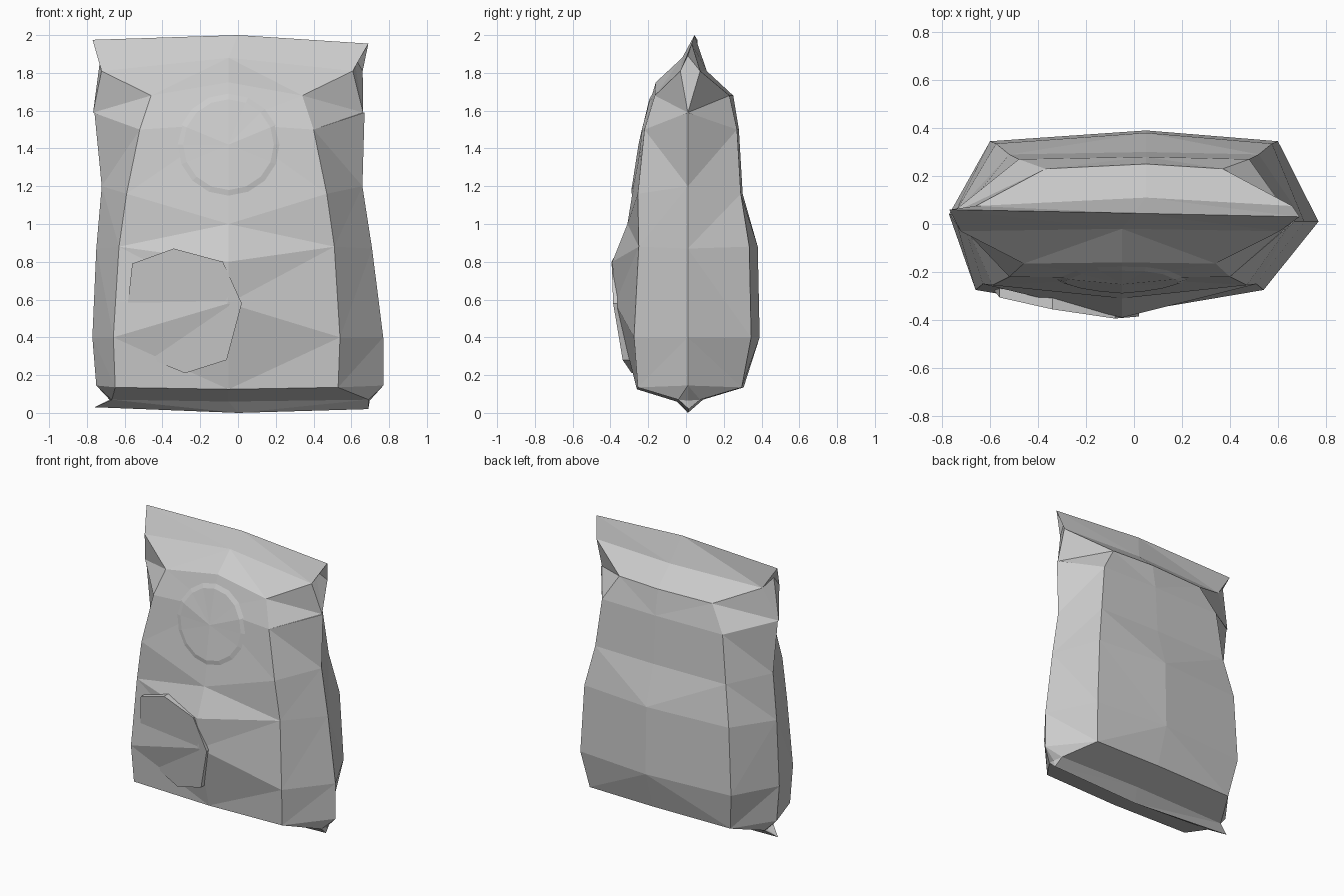
import bpy, bmesh, math
from mathutils import Vector
from mathutils.bvhtree import BVHTree

cube = bpy.data.objects.get("Cube")
if cube:
    bpy.data.objects.remove(cube)

grey = (0.6, 0.6, 0.6, 1)
foil = bpy.data.materials.new("grey_foil")
foil.use_nodes = True
foil.diffuse_color = grey
foil.node_tree.nodes["Principled BSDF"].inputs["Base Color"].default_value = grey


def finish(bm, name):
    """Turn a bmesh into a flat-shaded foil object."""
    bmesh.ops.recalc_face_normals(bm, faces=bm.faces)
    mesh = bpy.data.meshes.new(name)
    bm.to_mesh(mesh)
    bm.free()
    mesh.materials.append(foil)
    bpy.context.collection.objects.link(bpy.data.objects.new(name, mesh))


def seal_ring(right, middle, left):
    """A crimped edge, where the front and back sheets meet in one line."""
    return [right, right, middle, left, left, left, middle, right]


def body_ring(z, side_z, side, front, front_y, belly_z, belly_y, back, back_y, spine_y):
    """Eight points around the pouch, which leans a little to its right."""
    lean = 0.015 - 0.04 * z
    front_lean = -0.06 if front < side - 0.1 else lean
    return [
        (lean - side, 0.04, side_z),
        (front_lean - front, -front_y, z),
        (-0.05, -belly_y, belly_z),
        (front_lean + front, -front_y, z),
        (lean + side, 0.01, side_z),
        (back, back_y, z),
        (0.05, spine_y, z),
        (-back, back_y, z),
    ]


# Body levels from neck to base: heights, half widths and depths
levels = [
    (1.81, 1.89, .67, .665, .03, 1.88, .02, .66, .075, .11),
    (1.68, 1.59, .715, .4, .165, 1.75, .16, .37, .23, .25),
    (1.5, 1.59, .715, .46, .22, 1.53, .225, .48, .27, .28),
    (1.16, 1.2, .69, .53, .255, 1, .31, .52, .29, .3),
    (.88, .87, .73, .57, .25, .8, .39, .575, .335, .38),
    (.4, .4, .77, .6, .275, .58, .375, .6, .345, .39),
    (.135, .145, .76, .59, .255, .125, .26, .56, .295, .305),
    (.07, .065, .685, .68, .04, .06, .05, .68, .075, .09),
]
rings = [seal_ring((-.77, .06, 1.975), (0, .045, 2), (.69, .03, 1.955))]
rings += [body_ring(*level) for level in levels]
rings.append(seal_ring((-.76, .04, .03), (0, .01, 0), (.69, .015, .02)))

# Pouch body, with its top and bottom seals
body = bmesh.new()
loops = [[body.verts.new(point) for point in ring] for ring in rings]
for upper, lower in zip(loops, loops[1:]):
    for i in range(8):
        j = (i + 1) % 8
        body.faces.new((upper[i], upper[j], lower[j], lower[i]))
bmesh.ops.remove_doubles(body, verts=body.verts, dist=0.0005)
# The shared side points at the shoulders leave slivers of no width
bmesh.ops.dissolve_degenerate(body, edges=body.edges, dist=0.0005)
bmesh.ops.triangulate(body, faces=body.faces, quad_method='SHORT_EDGE')
surface = BVHTree.FromBMesh(body)
finish(body, "pouch_body")


def on_front(x, z, lift):
    """A point lifted slightly off the front of the pouch."""
    hit = surface.ray_cast(Vector((x, -2, z)), Vector((0, 1, 0)))[0]
    return hit - Vector((0, lift, 0))


# Faint round emblem pressed on the upper front
emblem = bmesh.new()
sides = 16


def emblem_loop(radius, lift):
    angles = [math.tau * i / sides for i in range(sides)]
    return [emblem.verts.new(on_front(radius * math.cos(a) - 0.05,
                                      radius * math.sin(a) + 1.42, lift))
            for a in angles]


outer, inner = emblem_loop(0.27, 0), emblem_loop(0.24, 0.008)
hub = emblem.verts.new(on_front(-0.05, 1.42, 0.009))
for i in range(sides):
    j = (i + 1) % sides
    emblem.faces.new((outer[i], outer[j], inner[j], inner[i]))
    emblem.faces.new((inner[i], inner[j], hub))
finish(emblem, "round_emblem")

# Raised faceted lump on the lower front, swelling towards the middle and top
lump = bmesh.new()
outline = [(-.56, .79), (-.34, .87), (-.08, .8), (.02, .58),
           (-.06, .28), (-.28, .21), (-.5, .3), (-.6, .43)]
for x, z in outline:
    swell = 0.325 + 0.18 * (x + 0.29) + 0.12 * (z - 0.54)
    lump.verts.new((x, -swell, z))
    lump.verts.new((x, -0.2, z))
bmesh.ops.convex_hull(lump, input=lump.verts)
finish(lump, "front_lump")
